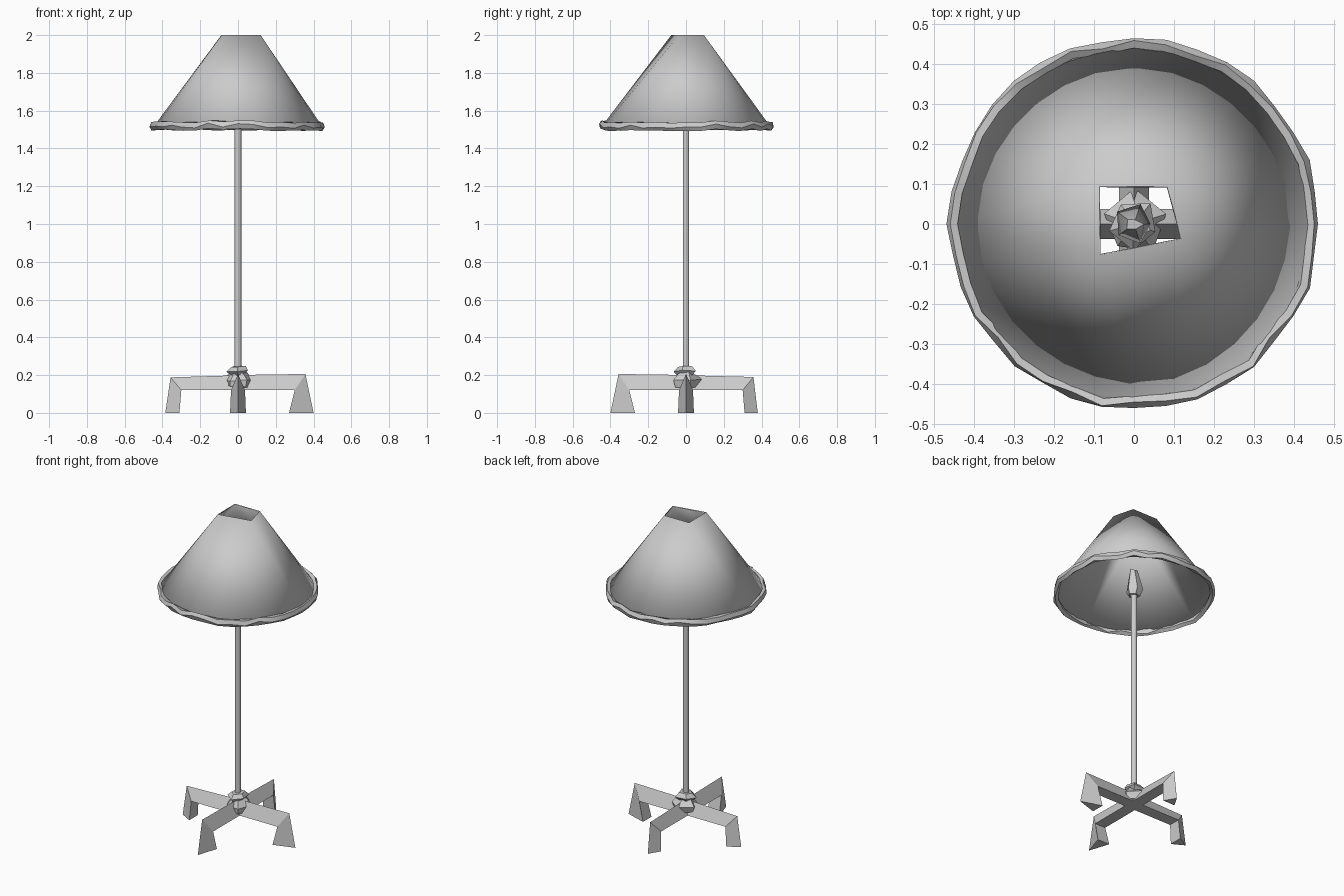
import bpy, bmesh, math, random
from mathutils import Vector

if "Cube" in bpy.data.objects:
    bpy.data.objects.remove(bpy.data.objects["Cube"])

random.seed(4)


def make(name, verts, faces, angle=40):
    me = bpy.data.meshes.new(name)
    me.from_pydata(verts, [], faces)
    bm = bmesh.new()
    bm.from_mesh(me)
    bmesh.ops.recalc_face_normals(bm, faces=bm.faces)
    bm.to_mesh(me)
    bm.free()
    ob = bpy.data.objects.new(name, me)
    bpy.context.collection.objects.link(ob)
    bpy.ops.object.select_all(action='DESELECT')
    ob.select_set(True)
    bpy.context.view_layer.objects.active = ob
    bpy.ops.object.shade_smooth_by_angle(angle=math.radians(angle))
    return ob


def lathe(name, profile, n, jitter=0.0, turn=0.0):
    """Capped turned shape from (radius, z) pairs, optionally roughened."""
    verts, faces = [], []
    for r, z in profile:
        for i in range(n):
            a = turn + 2 * math.pi * i / n
            rr = r + random.uniform(-jitter, jitter)
            verts.append((rr * math.cos(a), rr * math.sin(a),
                          z + random.uniform(-jitter, jitter) * 0.6))
    for k in range(len(profile) - 1):
        for i in range(n):
            j = (i + 1) % n
            faces.append((k * n + i, k * n + j, (k + 1) * n + j, (k + 1) * n + i))
    faces.append(tuple(range(n)))
    faces.append(tuple(range((len(profile) - 1) * n, len(profile) * n)))
    return make(name, verts, faces)


# Shade: skewed four-cornered opening fanned out to a round lower edge
N = 28
corners = [(0.085, 0.095), (-0.088, 0.095), (-0.086, -0.078), (0.12, -0.038)]
verts = [(x, y, 2.0) for x, y in corners]
for i in range(N):
    a = 2 * math.pi * i / N
    verts.append((0.44 * math.cos(a), 0.44 * math.sin(a), 1.525))
faces = []


def corner_of(i):
    return int(((i % N) + 0.5) / (N / 4))


for i in range(N):
    a, b = 4 + i, 4 + (i + 1) % N
    c, d = corner_of(i), corner_of(i + 1)
    faces.append((c, a, b))
    if c != d:
        faces.append((c, b, d))
shade = make("shade", verts, faces, 50)
solid = shade.modifiers.new("thickness", 'SOLIDIFY')
solid.thickness = 0.006
solid.offset = -1

# Rim: crumpled band around the lower edge
M, S = 36, 5
verts, faces = [], []
for i in range(M):
    a = 2 * math.pi * i / M
    shift, lift = random.uniform(-0.005, 0.007), random.uniform(-0.005, 0.005)
    twist = random.uniform(-0.5, 0.5)
    for j in range(S):
        t = twist + 2 * math.pi * j / S
        r = 0.446 + shift + 0.016 * math.cos(t)
        verts.append((r * math.cos(a), r * math.sin(a),
                      1.52 + lift + 0.024 * math.sin(t)))
for i in range(M):
    for j in range(S):
        k, l = (i + 1) % M, (j + 1) % S
        faces.append((i * S + j, k * S + j, k * S + l, i * S + l))
make("shade_rim", verts, faces, 35)

# Pole, bulb socket and rough hub
lathe("pole", [(0.018, 0.16), (0.018, 1.56)], 10)
lathe("bulb_socket", [(0.03, 1.5), (0.045, 1.54), (0.018, 1.67)], 5, 0.008)
lathe("hub_collar", [(0.06, 0.14), (0.08, 0.175), (0.04, 0.215)], 5, 0.012, 0.3)
lathe("hub_cap", [(0.028, 0.19), (0.06, 0.222), (0.042, 0.245)], 5, 0.008, 0.9)


# Base: four arms of triangular section bending down into feet
def arm(name, turn, top, toe, heel):
    # (ridge radius, ridge z, edge radius, edge z, half width)
    sections = [(-0.03, 0.2, -0.03, 0.12, 0.037),
                (0.357, top, 0.30, 0.12, 0.037),
                (toe, 0.0, heel, 0.0, 0.042)]
    c, s = math.cos(turn), math.sin(turn)
    verts, faces = [], []
    for r, z, er, ez, w in sections:
        for u, v, h in ((r, 0, z), (er, w, ez), (er, -w, ez)):
            verts.append((c * u - s * v, s * u + c * v, h))
    for k in (0, 3):
        for j in range(3):
            l = (j + 1) % 3
            faces.append((k + j, k + l, k + 3 + l, k + 3 + j))
    faces += [(0, 1, 2), (6, 7, 8)]
    make(name, verts, faces, 30)


arm("right_leg", 0, 0.206, 0.40, 0.27)
arm("back_leg", math.pi / 2, 0.19, 0.38, 0.31)
arm("left_leg", math.pi, 0.188, 0.385, 0.31)
arm("front_leg", -math.pi / 2, 0.206, 0.40, 0.27)
